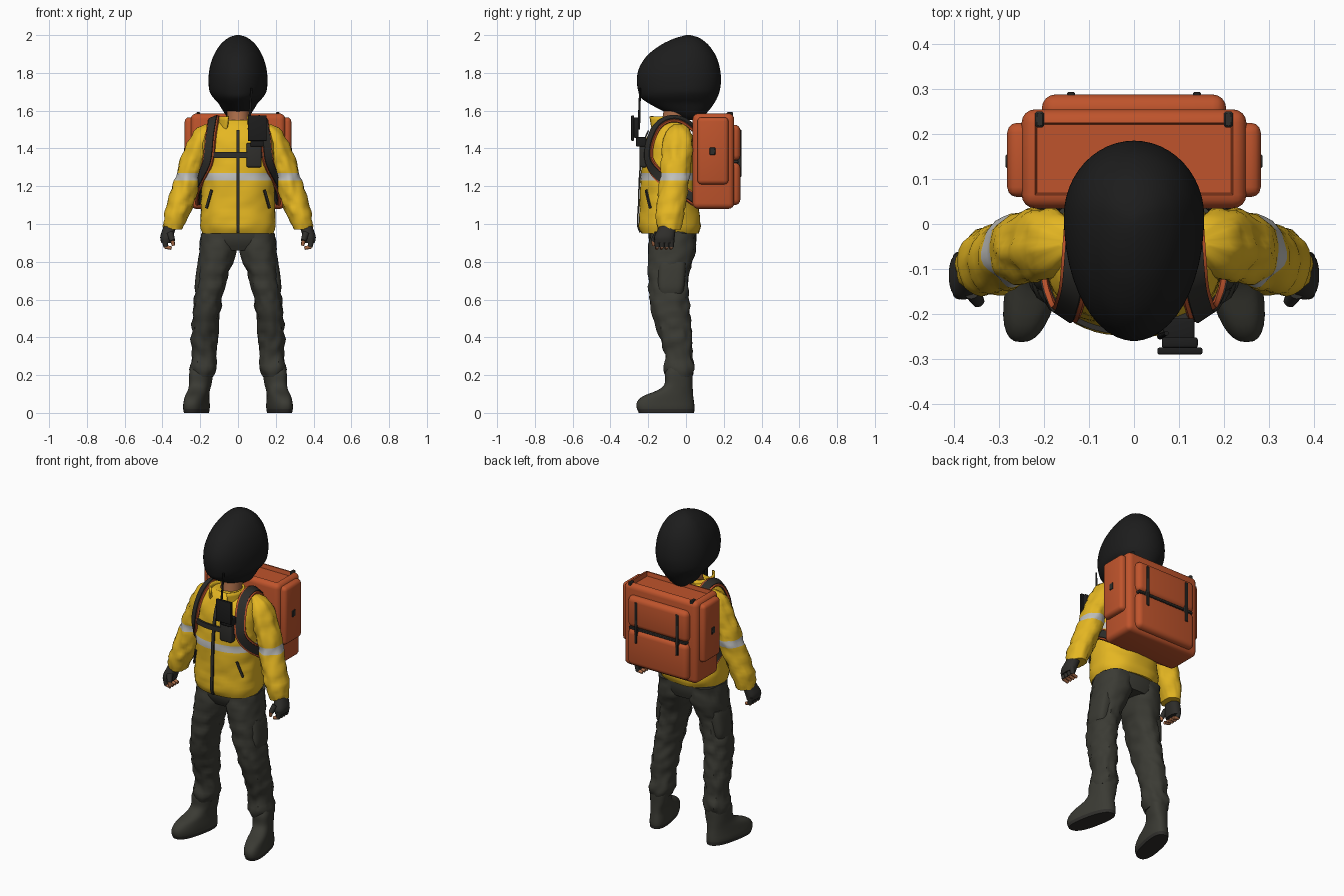
import bpy, bmesh, math
from mathutils import Vector, noise


def mat(name, r, g, b):
    m = bpy.data.materials.new(name)
    m.diffuse_color = (r, g, b, 1)
    return m


BLACK = mat("matte black", 0.012, 0.012, 0.012)
YELLOW = mat("jacket yellow", 0.78, 0.47, 0.016)
SILVER = mat("reflective grey", 0.52, 0.52, 0.50)
OLIVE = mat("dark olive", 0.043, 0.043, 0.034)
STRAP = mat("strap charcoal", 0.028, 0.027, 0.024)
ORANGE = mat("pack orange", 0.52, 0.088, 0.025)
SKIN = mat("skin", 0.40, 0.15, 0.065)


def finish(name, bm, mats, rule=None, angle=40):
    bmesh.ops.recalc_face_normals(bm, faces=bm.faces)
    if rule:
        for f in bm.faces:
            f.material_index = rule(f.calc_center_median())
    me = bpy.data.meshes.new(name)
    bm.to_mesh(me)
    bm.free()
    for m in mats:
        me.materials.append(m)
    ob = bpy.data.objects.new(name, me)
    bpy.context.collection.objects.link(ob)
    bpy.ops.object.select_all(action='DESELECT')
    ob.select_set(True)
    bpy.context.view_layer.objects.active = ob
    bpy.ops.object.shade_smooth_by_angle(angle=math.radians(angle))
    return ob


def sample(keys, z):
    """Smooth interpolation of (z, x, rx, y_front, y_back) keys."""
    def slope(i, c):
        a, b = keys[max(i - 1, 0)], keys[min(i + 1, len(keys) - 1)]
        return (b[c] - a[c]) / (b[0] - a[0])
    i = max(j for j in range(len(keys) - 1) if keys[j][0] <= z + 1e-6 or j == 0)
    a, b = keys[i], keys[i + 1]
    h = b[0] - a[0]
    t = min(max((z - a[0]) / h, 0), 1)
    return [(2*t**3 - 3*t*t + 1) * a[c] + (3*t*t - 2*t**3) * b[c]
            + h * ((t**3 - 2*t*t + t) * slope(i, c) + (t**3 - t*t) * slope(i + 1, c))
            for c in range(1, 5)]


def loft(name, keys, mats, dz=0.02, n=32, p=2.0, bias=0.5, side=1, shear=0.0,
         wrinkle=0.0, gap=0, rule=None):
    """Skin horizontal cross-sections; index 0 of each ring faces forward."""
    bm = bmesh.new()
    z0, z1 = keys[0][0], keys[-1][0]
    count = max(1, round((z1 - z0) / dz))
    rings = []
    for k in range(count + 1):
        z = z0 + (z1 - z0) * k / count
        x, rx, yf, yb = sample(keys, z)
        yc = yf + bias * (yb - yf)
        ring = []
        for i in range(n):
            a = 2 * math.pi * i / n
            s, c = math.sin(a), -math.cos(a)
            ex = math.copysign(abs(s) ** (2 / p), s)
            ey = math.copysign(abs(c) ** (2 / p), c)
            w = wrinkle * noise.noise(Vector((s * 2 + x * 9, c * 2, z * 22)))
            y = yc + ey * ((yc - yf if c < 0 else yb - yc) + w)
            ring.append(bm.verts.new((side * (x + ex * (rx + w) - shear * (y - yc)), y, z)))
        rings.append(ring)
    for r0, r1 in zip(rings, rings[1:]):
        for i in range(gap, n - gap):
            j = (i + 1) % n
            bm.faces.new((r0[i], r0[j], r1[j], r1[i]))
    if not gap:
        bm.faces.new(rings[0])
        bm.faces.new(rings[-1])
    return finish(name, bm, mats, rule)


def box(name, lo, hi, m, bevel=0.01, seg=3, recess=0):
    bm = bmesh.new()
    bmesh.ops.create_cube(bm, size=1)
    for v in bm.verts:
        v.co = [(l + h) / 2 + c * (h - l) for l, h, c in zip(lo, hi, v.co)]
    bmesh.ops.bevel(bm, geom=bm.edges[:], offset=bevel, segments=seg, affect='EDGES', profile=0.5)
    if recess:
        bm.normal_update()
        top = max((f for f in bm.faces if f.normal.z > 0.99), key=lambda f: f.calc_area())
        bmesh.ops.inset_region(bm, faces=[top], thickness=0.006)
        for v in top.verts:
            v.co.z -= recess
    return finish(name, bm, [m])


def tube(name, a, b, r0, r1, m, n=12):
    a, b = Vector(a), Vector(b)
    bm = bmesh.new()
    bmesh.ops.create_cone(bm, cap_ends=True, segments=n, radius1=r0, radius2=r1, depth=(b - a).length)
    q = (b - a).to_track_quat('Z', 'Y')
    for v in bm.verts:
        v.co = q @ v.co + (a + b) / 2
    return finish(name, bm, [m])


def ribbon(name, pts, width, thick, m, side=1):
    """Flat band along a path, lying against the torso."""
    pts = [Vector((side * x, y, z)) for x, y, z in pts]
    for _ in range(2 if len(pts) > 4 else 0):      # corner cutting
        cut = [pts[0]]
        for a, b in zip(pts, pts[1:]):
            cut += [a.lerp(b, 0.25), a.lerp(b, 0.75)]
        pts = cut + [pts[-1]]
    bm = bmesh.new()
    rows = []
    for i, q in enumerate(pts):
        t = (pts[min(i + 1, len(pts) - 1)] - pts[max(i - 1, 0)]).normalized()
        out = q - Vector((q.x * 0.5, -0.08, min(q.z, 1.4)))
        w = t.cross(out).normalized()
        nrm = w.cross(t).normalized() * thick / 2
        w *= width / 2
        rows.append([bm.verts.new(q + d) for d in (w + nrm, nrm - w, -w - nrm, w - nrm)])
    for a, b in zip(rows, rows[1:]):
        for i in range(4):
            bm.faces.new((a[i], a[(i + 1) % 4], b[(i + 1) % 4], b[i]))
    bm.faces.new(rows[0])
    bm.faces.new(rows[-1])
    return finish(name, bm, [m])


# Jacket body with reflective band
def band(c):
    return 1 if 1.23 < c.z < 1.27 else 0


TORSO = [(0.95, 0, 0.188, -0.235, 0.065), (0.99, 0, 0.199, -0.25, 0.078), (1.10, 0, 0.195, -0.245, 0.065),
         (1.25, 0, 0.19, -0.24, 0.05), (1.39, 0, 0.19, -0.225, 0.04), (1.47, 0, 0.18, -0.205, 0.03),
         (1.53, 0, 0.135, -0.17, 0.01), (1.55, 0, 0.09, -0.15, 0.0)]
loft("jacket_body", TORSO, [YELLOW, SILVER], n=48, p=2.3, wrinkle=0.008, rule=band)


def front(x, z, lift=0.006):
    _, rx, yf, yb = sample(TORSO, z)
    e = max(0.0, 1 - min(1, abs(x) / rx) ** 2.3) ** (1 / 2.3)
    return (x, (yf + yb) / 2 - e * (yb - yf) / 2 - lift, z)


ribbon("jacket_zipper", [front(0, 0.955 + 0.03 * i) for i in range(19)], 0.018, 0.008, STRAP)
collar = loft("collar", [(1.49, 0, 0.115, -0.195, 0.01), (1.53, 0, 0.105, -0.205, 0.0),
                         (1.57, 0, 0.10, -0.21, -0.01)], [YELLOW], n=32, gap=3)
collar.modifiers.new("thickness", 'SOLIDIFY').thickness = 0.012
loft("neck", [(1.46, 0, 0.07, -0.15, 0.0), (1.54, 0, 0.06, -0.13, 0.0), (1.64, 0, 0.058, -0.11, 0.02)], [SKIN])

# Hips
loft("trouser_hips", [(0.86, 0, 0.17, -0.17, 0.04), (0.91, 0, 0.195, -0.195, 0.055), (0.99, 0, 0.18, -0.20, 0.055)],
     [OLIVE], p=2.3)

SLEEVE = [(0.97, 0.345, 0.05, -0.145, -0.03), (1.01, 0.337, 0.06, -0.158, -0.02), (1.09, 0.312, 0.071, -0.155, -0.005),
          (1.21, 0.274, 0.068, -0.14, 0.015), (1.31, 0.248, 0.068, -0.13, 0.025), (1.41, 0.205, 0.07, -0.125, 0.033),
          (1.47, 0.182, 0.065, -0.115, 0.03), (1.51, 0.16, 0.052, -0.09, 0.01), (1.53, 0.14, 0.025, -0.06, -0.02)]
LEG = [(0.19, 0.193, 0.06, -0.105, 0.03), (0.23, 0.188, 0.072, -0.12, 0.045), (0.29, 0.182, 0.066, -0.11, 0.033),
       (0.40, 0.178, 0.068, -0.14, 0.033), (0.55, 0.165, 0.072, -0.185, 0.02), (0.70, 0.138, 0.077, -0.20, 0.012),
       (0.85, 0.108, 0.099, -0.20, 0.047), (0.95, 0.098, 0.095, -0.19, 0.055)]
BOOT = [(0.0, 0.22, 0.056, -0.25, 0.043), (0.03, 0.22, 0.06, -0.262, 0.045), (0.06, 0.219, 0.058, -0.258, 0.042),
        (0.09, 0.216, 0.055, -0.225, 0.038), (0.12, 0.207, 0.053, -0.15, 0.036), (0.15, 0.20, 0.056, -0.115, 0.035),
        (0.21, 0.195, 0.06, -0.11, 0.035), (0.24, 0.192, 0.057, -0.10, 0.03)]

for side, tag in ((1, "left_"), (-1, "right_")):
    # Arms and gloves
    loft(tag + "sleeve", SLEEVE, [YELLOW, SILVER], side=side, wrinkle=0.012, rule=band)
    loft(tag + "glove", [(0.90, 0.38, 0.026, -0.165, -0.065), (0.93, 0.378, 0.034, -0.168, -0.06),
                         (0.97, 0.366, 0.034, -0.15, -0.055), (1.01, 0.35, 0.036, -0.13, -0.05)],
         [STRAP], dz=0.01, n=20, p=2.4, side=side)
    for i in range(4):
        y = -0.152 + 0.025 * i
        tube(f"{tag}finger_glove_{i}", (side * 0.388, y, 0.92), (side * 0.382, y, 0.878), 0.016, 0.013, STRAP)
        tube(f"{tag}fingertip_{i}", (side * 0.387, y, 0.88), (side * 0.352, y - 0.003, 0.872), 0.011, 0.009, SKIN)
    tube(tag + "thumb_glove", (side * 0.36, -0.15, 0.95), (side * 0.346, -0.173, 0.91), 0.019, 0.014, STRAP)
    tube(tag + "thumb_tip", (side * 0.347, -0.172, 0.912), (side * 0.342, -0.172, 0.885), 0.012, 0.008, SKIN)

    # Trouser legs, cargo pockets and boots
    loft(tag + "trouser_leg", LEG, [OLIVE], side=side, p=2.2, wrinkle=0.012)
    loft(tag + "cargo_pocket", [(0.63, 0.178, 0.045, -0.14, -0.02), (0.66, 0.178, 0.052, -0.15, -0.01),
                                (0.77, 0.158, 0.06, -0.15, 0.0), (0.80, 0.15, 0.06, -0.15, 0.0)],
         [OLIVE], p=3.5, side=side)
    loft(tag + "boot", BOOT, [OLIVE, STRAP], dz=0.01, p=2.5, side=side, shear=0.2,
         rule=lambda c: 1 if c.z < 0.02 else 0)

    # Jacket pocket zip
    ribbon(tag + "pocket_zip", [front(0.14 + 0.009 * i, 1.18 - 0.032 * i) for i in range(4)], 0.014, 0.008, STRAP, side)

    # Pack harness: padded strap over an orange backing
    path = [(0.12, 0.05, 1.50), (0.125, -0.02, 1.555), (0.13, -0.09, 1.56), (0.135, -0.15, 1.525),
            front(0.145, 1.46, 0.012), front(0.15, 1.40, 0.016), front(0.158, 1.33, 0.016),
            (0.187, -0.15, 1.26), (0.205, -0.08, 1.21), (0.208, 0.0, 1.16), (0.20, 0.05, 1.12)]
    ribbon(tag + "strap_backing", path, 0.064, 0.012, ORANGE, side)
    ribbon(tag + "shoulder_strap", path, 0.046, 0.024, STRAP, side)

    # Pack side pocket with buckle, rear compression strap
    x0, x1 = sorted((side * 0.22, side * 0.282))
    box(tag + "pack_side_pocket", (x0, 0.06, 1.21), (x1, 0.225, 1.565), ORANGE, 0.022)
    x0, x1 = sorted((side * 0.278, side * 0.286))
    box(tag + "side_buckle", (x0, 0.125, 1.365), (x1, 0.155, 1.405), STRAP, 0.003, 1)
    x = side * 0.14
    box(tag + "rear_strap", (x - 0.009, 0.27, 1.25), (x + 0.009, 0.294, 1.50), STRAP, 0.003, 1)
    box(tag + "pack_top_clip", (side * 0.21 - 0.01, 0.215, 1.55), (side * 0.21 + 0.01, 0.25, 1.592), STRAP, 0.004, 1)

# Backpack
box("pack_body", (-0.25, 0.035, 1.08), (0.25, 0.255, 1.585), ORANGE, 0.03, 4, recess=0.025)
box("pack_upper_panel", (-0.205, 0.22, 1.335), (0.205, 0.288, 1.525), ORANGE, 0.03, 4)
box("pack_lower_panel", (-0.205, 0.22, 1.10), (0.205, 0.288, 1.325), ORANGE, 0.03, 4)
box("pack_seam", (-0.195, 0.25, 1.322), (0.195, 0.279, 1.338), STRAP, 0.003, 1)

# Sternum strap, chest pouch and radio
ribbon("sternum_strap", [front(-0.15 + 0.03 * i, 1.365, 0.012) for i in range(11)], 0.03, 0.012, STRAP)
box("chest_pouch", (0.045, -0.245, 1.30), (0.125, -0.19, 1.43), STRAP, 0.01)
box("radio_bracket", (0.065, -0.265, 1.41), (0.135, -0.21, 1.46), BLACK, 0.006)
box("radio_body", (0.062, -0.276, 1.455), (0.142, -0.252, 1.565), BLACK, 0.006)
box("radio_face", (0.052, -0.29, 1.44), (0.152, -0.275, 1.575), BLACK, 0.004)
tube("radio_antenna", (0.058, -0.25, 1.50), (0.072, -0.243, 1.72), 0.007, 0.005, BLACK)

# Egg-shaped helmet
HELMET = [(1.55, 0, 0.03, -0.01, 0.06), (1.57, 0, 0.058, -0.06, 0.09), (1.60, 0, 0.08, -0.125, 0.12),
          (1.64, 0, 0.105, -0.20, 0.15), (1.67, 0, 0.132, -0.24, 0.166), (1.70, 0, 0.15, -0.252, 0.177),
          (1.75, 0, 0.156, -0.26, 0.185), (1.80, 0, 0.154, -0.256, 0.183), (1.85, 0, 0.144, -0.236, 0.173),
          (1.90, 0, 0.125, -0.197, 0.153), (1.95, 0, 0.093, -0.13, 0.117), (1.98, 0, 0.06, -0.068, 0.08),
          (1.99, 0, 0.043, -0.037, 0.06), (2.0, 0, 0.012, 0.0, 0.025)]
loft("helmet", HELMET, [BLACK], dz=0.01, n=48, bias=0.62)
